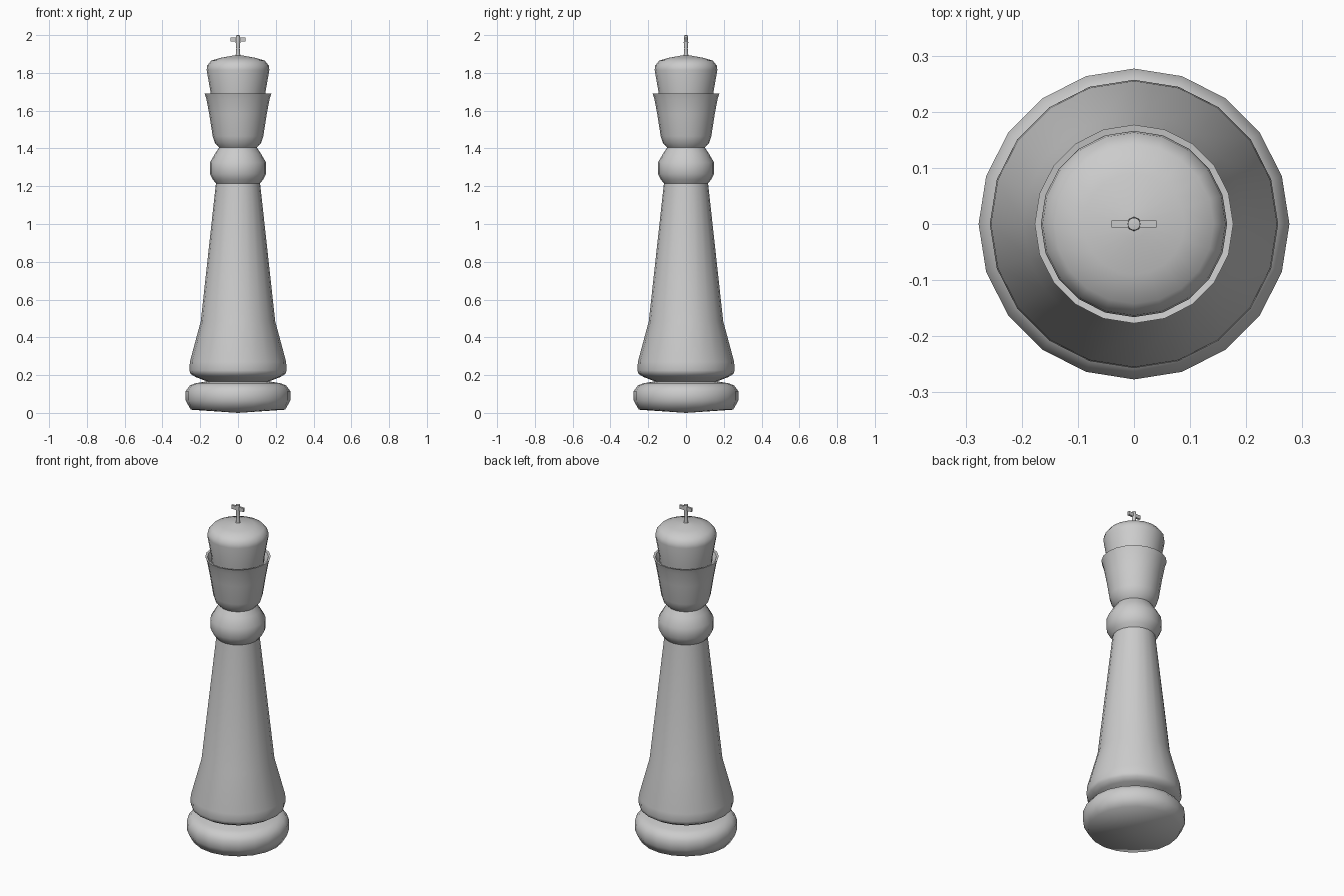
import bpy, bmesh, math

if "Cube" in bpy.data.objects:
    bpy.data.objects.remove(bpy.data.objects["Cube"])

SIDES = 20


def lathe(name, profile, angle=50):
    """Revolve (radius, z) points, listed bottom to top, around the z axis."""
    bm = bmesh.new()
    rings = []
    for r, z in profile:
        if r == 0:
            rings.append([bm.verts.new((0, 0, z))] * SIDES)
        else:
            rings.append([bm.verts.new((r * math.cos(math.tau * i / SIDES),
                                        r * math.sin(math.tau * i / SIDES), z))
                          for i in range(SIDES)])
    for low, high in zip(rings, rings[1:]):
        for i in range(SIDES):
            j = (i + 1) % SIDES
            quad = [low[i], low[j], high[j], high[i]]
            bm.faces.new(list(dict.fromkeys(quad)))
    finish(name, bm, angle)


def finish(name, bm, angle):
    mesh = bpy.data.meshes.new(name)
    bm.to_mesh(mesh)
    bm.free()
    obj = bpy.data.objects.new(name, mesh)
    bpy.context.collection.objects.link(obj)
    bpy.ops.object.select_all(action='DESELECT')
    obj.select_set(True)
    bpy.context.view_layer.objects.active = obj
    bpy.ops.object.shade_smooth_by_angle(angle=math.radians(angle))
    return obj


# Foot disc, with a slightly convex underside
lathe("base", [(0, 0), (0.25, 0.017), (0.277, 0.065), (0.277, 0.115),
               (0.255, 0.145), (0.225, 0.157), (0.165, 0.167)], 80)

# Skirt and tapering shaft
lathe("body", [(0.165, 0.167), (0.225, 0.19), (0.252, 0.207), (0.257, 0.225),
               (0.255, 0.27), (0.197, 0.485), (0.117, 1.215)], 80)

# Rounded neck ring
lathe("collar", [(0.117, 1.215), (0.133, 1.235), (0.149, 1.265),
                 (0.149, 1.325), (0.12, 1.375), (0.1, 1.405)], 80)

# Flared cup with an inner wall
lathe("crown_cup", [(0.1, 1.405), (0.123, 1.43), (0.134, 1.465),
                    (0.152, 1.58), (0.167, 1.66), (0.177, 1.69),
                    (0.165, 1.688), (0.14, 1.635)])

# Domed head rising out of the cup
lathe("head", [(0.14, 1.635), (0.144, 1.69), (0.166, 1.815), (0.163, 1.838),
               (0.142, 1.865), (0.09, 1.88), (0.025, 1.892), (0, 1.894)], 80)

# Finial: round stem and a thin crossbar
lathe("finial_stem", [(0.013, 1.885), (0.009, 1.93), (0.012, 1.96),
                      (0.011, 1.998), (0, 2.0)])
bpy.ops.mesh.primitive_cube_add(size=1, location=(0, 0, 1.977))
bar = bpy.context.object
bar.name = "finial_crossbar"
bar.scale = (0.08, 0.012, 0.022)
